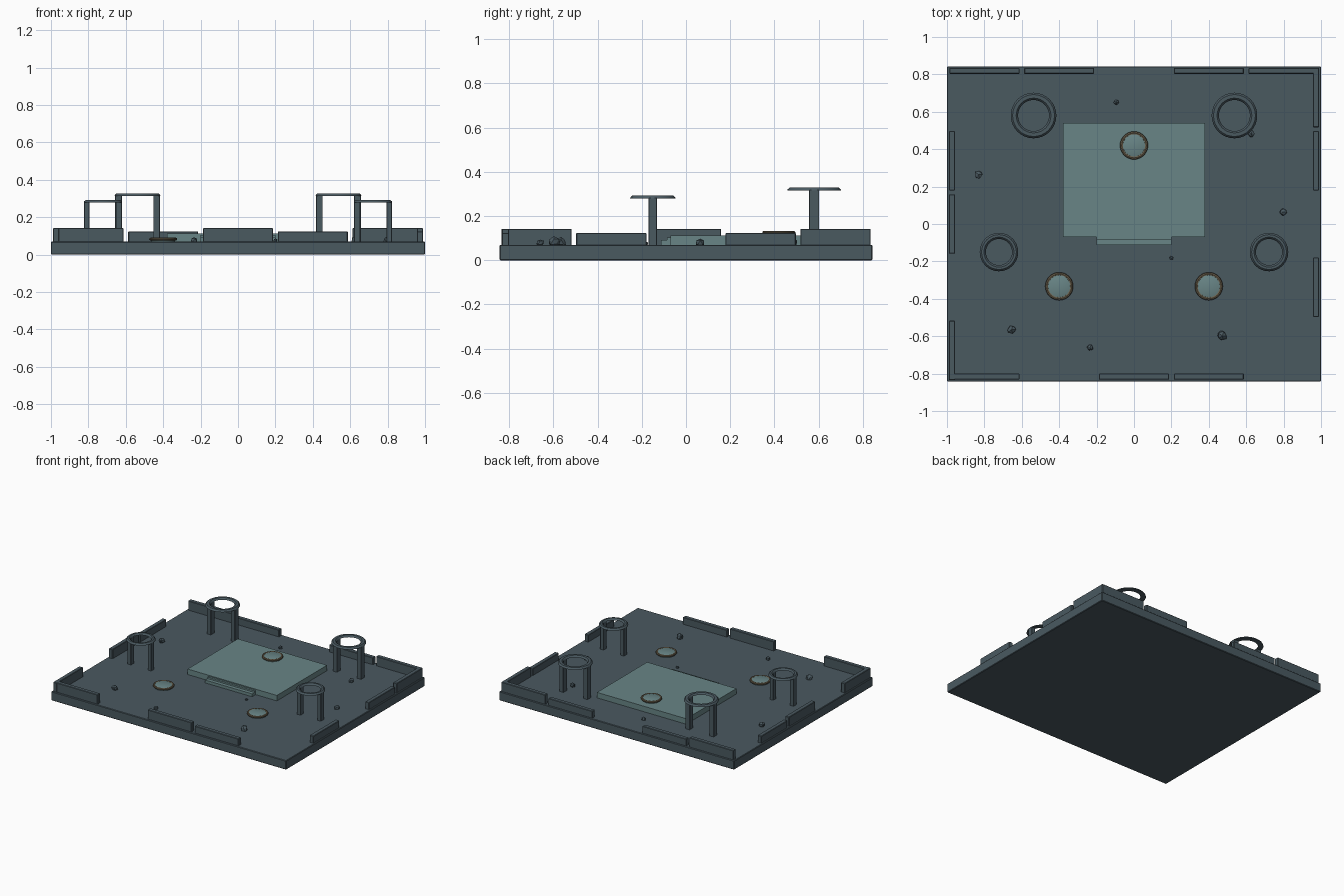
import bpy, bmesh, math, random
from mathutils import Vector

if "Cube" in bpy.data.objects:
    bpy.data.objects.remove(bpy.data.objects["Cube"])

random.seed(4)


def material(name, rgb):
    m = bpy.data.materials.new(name)
    m.diffuse_color = (*rgb, 1)
    m.use_nodes = True
    m.node_tree.nodes["Principled BSDF"].inputs["Base Color"].default_value = m.diffuse_color
    return m


SLATE = material("dark slate", (0.068, 0.100, 0.118))
PALE = material("pale stone", (0.140, 0.235, 0.240))
BRONZE = material("dull bronze", (0.150, 0.120, 0.075))
FLOOR = 0.07


def finish(bm, name, mat, smooth=False):
    bmesh.ops.recalc_face_normals(bm, faces=bm.faces)
    me = bpy.data.meshes.new(name)
    bm.to_mesh(me)
    bm.free()
    me.materials.append(mat)
    ob = bpy.data.objects.new(name, me)
    bpy.context.collection.objects.link(ob)
    if smooth:
        bpy.context.view_layer.objects.active = ob
        ob.select_set(True)
        bpy.ops.object.shade_smooth_by_angle(angle=math.radians(35))
        ob.select_set(False)
    return ob


def box(name, x0, x1, y0, y1, z0, z1, mat, bevel=0.0):
    bm = bmesh.new()
    bmesh.ops.create_cube(bm, size=1)
    for v in bm.verts:
        v.co = ((x0 + x1) / 2 + v.co.x * (x1 - x0),
                (y0 + y1) / 2 + v.co.y * (y1 - y0),
                (z0 + z1) / 2 + v.co.z * (z1 - z0))
    if bevel:
        bmesh.ops.bevel(bm, geom=bm.edges[:], offset=bevel, segments=1, affect='EDGES')
    return finish(bm, name, mat)


def lathe(name, profile, center, mat, closed=True, sides=32):
    """Spin a list of (radius, height) points around a vertical axis."""
    bm = bmesh.new()
    rings = []
    for i in range(sides):
        a = 2 * math.pi * i / sides
        rings.append([bm.verts.new((center[0] + r * math.cos(a),
                                    center[1] + r * math.sin(a), center[2] + z))
                      for r, z in profile])
    n = len(profile)
    for i in range(sides):
        a, b = rings[i], rings[(i + 1) % sides]
        for j in range(n if closed else n - 1):
            k = (j + 1) % n
            bm.faces.new((a[j], b[j], b[k], a[k]))
    if not closed:
        bm.faces.new([r[0] for r in rings])
        bm.faces.new([r[-1] for r in rings])
    return finish(bm, name, mat, True)


# Floor slab, dais and step
box("floor_slab", -1, 1, -0.843, 0.843, 0, FLOOR, SLATE, 0.004)
box("dais", -0.38, 0.38, -0.07, 0.54, FLOOR - 0.005, 0.112, PALE)
box("dais_step_upper", -0.2, 0.2, -0.085, -0.07, FLOOR - 0.005, 0.104, PALE)
box("dais_step_lower", -0.2, 0.2, -0.113, -0.085, FLOOR - 0.005, 0.092, PALE)

# Broken perimeter wall: five slots per side, alternating tall and short
XC = [-0.8, -0.4, 0, 0.4, 0.8]
YC = [-0.676, -0.338, 0, 0.338, 0.676]


def wall_top(slot):
    return 0.142 if slot % 2 == 0 else 0.124


for side, y, slots in (("back", 0.819, (0, 1, 3, 4)), ("front", -0.816, (0, 2, 3))):
    for s in slots:
        box(f"{side}_wall_{s}", XC[s] - 0.187, XC[s] + 0.187, y - 0.016, y + 0.016,
            FLOOR - 0.005, wall_top(s), SLATE, 0.003)
for side, x, slots in (("left", -0.973, (0, 2, 3)), ("right", 0.973, (1, 3, 4))):
    for s in slots:
        box(f"{side}_wall_{s}", x - 0.016, x + 0.016, YC[s] - 0.159, YC[s] + 0.159,
            FLOOR - 0.005, wall_top(s), SLATE, 0.003)

# Ring stands: a flat ring carried on two square posts
for row, x, y, r, top in (("rear", 0.537, 0.58, 0.122, 0.328),
                          ("front", 0.722, -0.15, 0.103, 0.292)):
    w = r * 0.32
    for side, sx in (("left", -1), ("right", 1)):
        ring = [(r, -0.013), (r - 0.002, -0.007), (r - 0.010, 0), (r - w + 0.010, 0),
                (r - w + 0.002, -0.007), (r - w, -0.013)]
        lathe(f"{row}_{side}_ring", ring, (sx * x, y, top), SLATE)
        for post, px in (("a", -1), ("b", 1)):
            c = sx * x + px * (r - w / 2)
            h = w * 0.46
            box(f"{row}_{side}_post_{post}", c - h, c + h, y - r * 0.185, y + r * 0.185,
                FLOOR - 0.005, top - 0.008, SLATE, 0.002)

# Round floor markers with bronze rims
for name, x, y, z in (("rear", 0, 0.42, 0.112), ("left", -0.4, -0.333, FLOOR),
                      ("right", 0.4, -0.333, FLOOR)):
    rim = [(0.066 + 0.009 * math.cos(a), 0.013 + 0.008 * math.sin(a))
           for a in [math.pi * i / 4 for i in range(8)]]
    lathe(f"{name}_marker_rim", rim, (x, y, z), BRONZE)
    lathe(f"{name}_marker_disc", [(0.064, -0.003), (0.064, 0.016), (0.060, 0.018)],
          (x, y, z), PALE, closed=False)

# Scattered rubble
for i, (x, y, r) in enumerate([(-0.832, 0.265, 0.024), (-0.095, 0.65, 0.015),
                               (0.627, 0.483, 0.021), (0.798, 0.065, 0.021),
                               (0.2, -0.182, 0.012), (0.472, -0.598, 0.028),
                               (-0.655, -0.565, 0.023), (-0.235, -0.66, 0.018)]):
    bm = bmesh.new()
    bmesh.ops.create_icosphere(bm, subdivisions=1, radius=r)
    for v in bm.verts:
        v.co = v.co * random.uniform(0.8, 1.15) + Vector((x, y, FLOOR + r * 0.5))
    finish(bm, f"rubble_{i}", SLATE)
